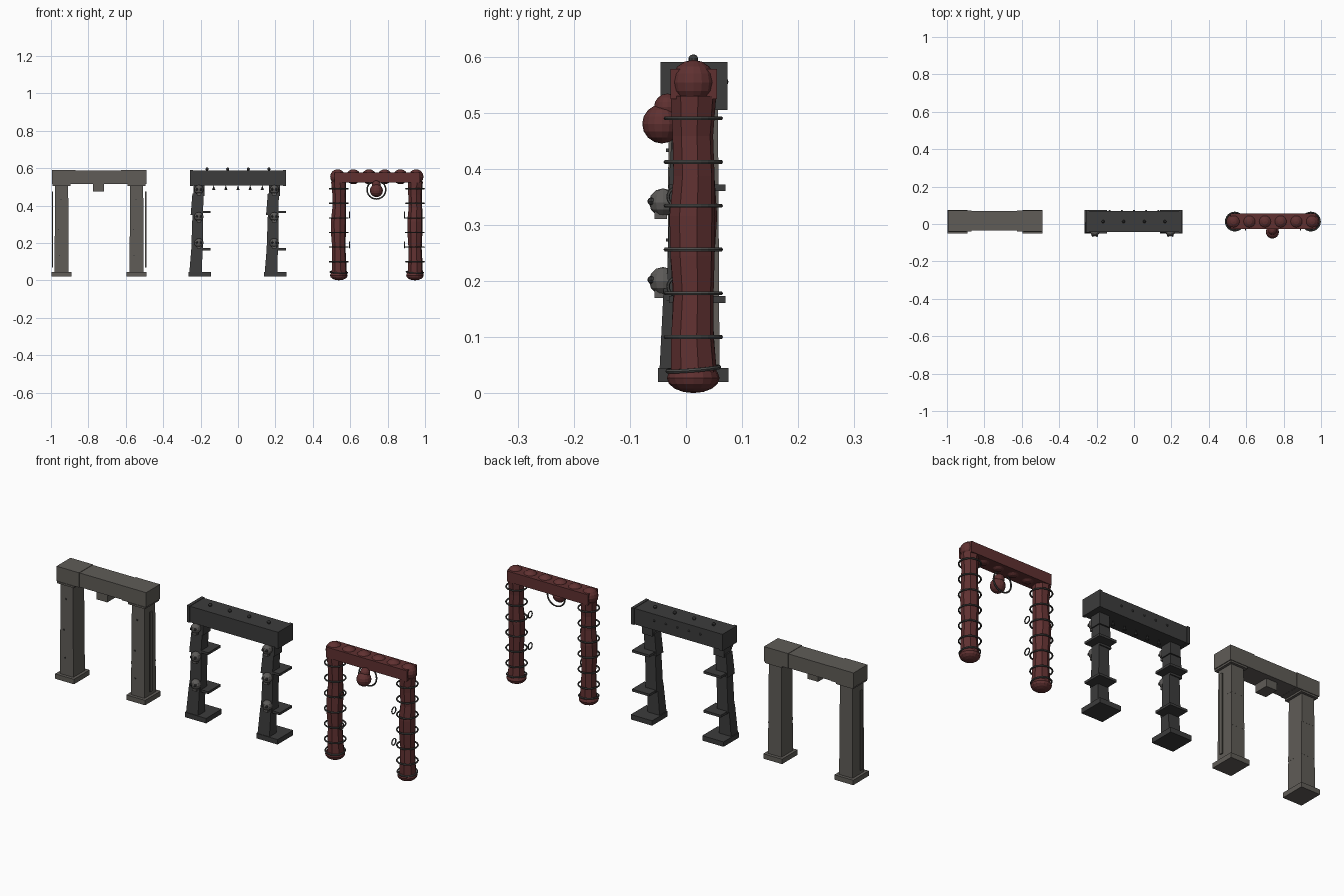
import bpy, bmesh, math, random
from mathutils import Matrix, Vector

random.seed(4)
if "Cube" in bpy.data.objects:
    bpy.data.objects.remove(bpy.data.objects["Cube"])


def material(name, r, g, b):
    m = bpy.data.materials.new(name)
    m.use_nodes = True
    m.diffuse_color = (r, g, b, 1)
    node = next(n for n in m.node_tree.nodes if n.type == "BSDF_PRINCIPLED")
    node.inputs["Base Color"].default_value = (r, g, b, 1)
    return m


STONE = material("weathered stone", 0.115, 0.107, 0.095)
IRON = material("black iron", 0.045, 0.045, 0.045)
RED = material("dark red flesh", 0.115, 0.03, 0.03)
STEEL = material("dull steel", 0.07, 0.07, 0.067)
BONE = material("grey bone", 0.11, 0.105, 0.1)
MID_Y = 0.013


def finish(name, bm, mat):
    bmesh.ops.recalc_face_normals(bm, faces=bm.faces)
    mesh = bpy.data.meshes.new(name)
    bm.to_mesh(mesh)
    bm.free()
    mesh.materials.append(mat)
    ob = bpy.data.objects.new(name, mesh)
    bpy.context.collection.objects.link(ob)
    return ob


def box(name, x, y, z, mat, shift=(0, 0), taper=1.0):
    """Box from (min, max) ranges; the top can be shifted and tapered."""
    bm = bmesh.new()
    bmesh.ops.create_cube(bm, size=1)
    for v in bm.verts:
        top = v.co.z > 0
        k = taper if top else 1
        sx, sy = shift if top else (0, 0)
        v.co = Vector(((x[0] + x[1]) / 2 + v.co.x * k * (x[1] - x[0]) + sx,
                       (y[0] + y[1]) / 2 + v.co.y * k * (y[1] - y[0]) + sy,
                       z[1] if top else z[0]))
    return finish(name, bm, mat)


def ball(name, at, r, mat, squash=1.0, seg=16):
    bm = bmesh.new()
    bmesh.ops.create_uvsphere(bm, u_segments=seg, v_segments=seg // 2, radius=r)
    bmesh.ops.transform(bm, verts=bm.verts,
                        matrix=Matrix.Translation(at) @ Matrix.Diagonal((1, 1, squash, 1)))
    return finish(name, bm, mat)


def ring(name, at, r, thick, mat, rot=(0, 0, 0), stretch=1.0):
    bpy.ops.mesh.primitive_torus_add(location=at, rotation=rot, major_radius=r,
                                     minor_radius=thick, major_segments=24, minor_segments=6)
    ob = bpy.context.object
    ob.name = name
    ob.scale.x = stretch
    ob.data.materials.append(mat)
    return ob


def cone(name, at, r, height, mat):
    bm = bmesh.new()
    bmesh.ops.create_cone(bm, cap_ends=True, segments=8, radius1=r, radius2=0,
                          depth=height, matrix=Matrix.Translation(at))
    return finish(name, bm, mat)


# Stone gate: pillars of stacked blocks
for side, cx in ((-1, -0.943), (1, -0.542)):
    box("stone_foot", (cx - 0.053, cx + 0.053), (-0.05, 0.076), (0.02, 0.045), STONE)
    levels = (0.045, 0.2, 0.365, 0.506)
    for i in range(3):
        w = 0.038 - 0.001 * i
        box("stone_pillar_block", (cx - w, cx + w), (-0.034 + 0.001 * i, 0.06 - 0.001 * i),
            (levels[i], levels[i + 1]), STONE, taper=0.97)
    box("pillar_cap", (cx - 0.048, cx + 0.048), (-0.043, 0.069), (0.506, 0.515), STONE)
    ox = cx + side * 0.049
    box("side_strip", (ox - 0.003, ox + 0.003), (-0.004, 0.012), (0.07, 0.475), STONE)
    # Small pits in the pillar front
    for z in (0.13, 0.27, 0.43):
        px = cx + random.uniform(-0.02, 0.02)
        box("pillar_pit", (px - 0.003, px + 0.003), (-0.036, -0.03), (z, z + 0.006), IRON)

# Stone gate: lintel and keystone
box("lintel_left_block", (-0.995, -0.868), (-0.04, 0.072), (0.515, 0.59), STONE)
box("lintel_middle_block", (-0.868, -0.626), (-0.036, 0.07), (0.516, 0.588), STONE)
box("lintel_right_block", (-0.626, -0.49), (-0.04, 0.072), (0.515, 0.59), STONE)
box("keystone", (-0.776, -0.716), (-0.03, 0.045), (0.476, 0.53), STONE)

# Iron gate: leaning legs with shelves and skulls
for cx in (-0.205, 0.198):
    box("iron_foot", (cx - 0.06, cx + 0.06), (-0.05, 0.076), (0.02, 0.045), IRON)
    box("lower_leg", (cx - 0.055, cx + 0.012), (-0.047, 0.008), (0.045, 0.19), IRON,
        shift=(0.008, 0.004), taper=0.88)
    box("middle_leg", (cx - 0.045, cx + 0.018), (-0.035, 0.018), (0.165, 0.37), IRON,
        shift=(0.004, 0.004), taper=0.9)
    box("upper_leg", (cx - 0.048, cx + 0.018), (-0.032, 0.025), (0.35, 0.465), IRON,
        shift=(0.006, 0.004), taper=0.9)
    box("leg_neck", (cx - 0.032, cx + 0.026), (-0.025, 0.033), (0.45, 0.51), IRON)
    for z in (0.167, 0.366):
        box("leg_shelf", (cx - 0.04, cx + 0.058), (-0.03, 0.07), (z - 0.006, z + 0.006), IRON)
    for z in (0.2, 0.34, 0.485):
        sx = cx - 0.004
        ball("skull", (sx, -0.041, z), 0.025, BONE, seg=12)
        box("skull_jaw", (sx - 0.011, sx + 0.011), (-0.056, -0.034), (z - 0.03, z - 0.015), BONE)
        for d in (-0.011, 0.011):
            ball("skull_eye", (sx + d, -0.062, z + 0.002), 0.007, IRON, seg=8)

# Iron gate: beam with studs and spikes
box("iron_beam", (-0.255, 0.255), (-0.042, 0.07), (0.507, 0.588), IRON)
for x in (-0.249, 0.249):
    box("beam_end_band", (x - 0.008, x + 0.008), (-0.045, 0.074), (0.505, 0.59), IRON)
for x in (-0.165, -0.055, 0.055, 0.165):
    ball("top_stud", (x, MID_Y, 0.595), 0.009, IRON, seg=10)
for i in range(5):
    x = -0.13 + 0.065 * i
    cone("under_spike", (x, MID_Y, 0.496), 0.009, 0.026, IRON)
    ball("back_stud", (x, 0.07, 0.555), 0.006, IRON, seg=8)


def organic_column(name, cx):
    """Eight-sided column with a slightly uneven outline."""
    bm = bmesh.new()
    loops = []
    for i in range(8):
        z = 0.03 + 0.5 * i / 7
        r = 0.039 + 0.003 * math.cos(i * 1.7)
        dx, dy = random.uniform(-0.003, 0.003), random.uniform(-0.002, 0.002)
        loops.append([bm.verts.new((cx + dx + r * math.cos(a * math.pi / 4 + 0.2),
                                    MID_Y + dy + r * math.sin(a * math.pi / 4 + 0.2), z))
                      for a in range(8)])
    for a, b in zip(loops, loops[1:]):
        for k in range(8):
            n = (k + 1) % 8
            bm.faces.new((a[k], a[n], b[n], b[k]))
    bm.faces.new(loops[0])
    bm.faces.new(loops[-1])
    return finish(name, bm, RED)


# Red gate: ringed columns on rounded feet
for inner, cx in ((1, 0.539), (-1, 0.946)):
    organic_column("red_column", cx)
    ball("red_foot", (cx, MID_Y, 0.027), 0.047, RED, squash=0.57)
    ring("foot_ring", (cx, MID_Y, 0.043), 0.046, 0.004, STEEL, rot=(0.08, 0.05, 0))
    for i in range(6):
        ring("column_ring", (cx, MID_Y, 0.1 + 0.078 * i), 0.049, 0.004, STEEL)
    for z in (0.19, 0.35):
        ring("hanging_link", (cx + inner * 0.056, -0.016, z), 0.016, 0.003, STEEL,
             rot=(0, math.pi / 2, 0))

# Red gate: swollen beam
box("red_beam", (0.515, 0.972), (-0.028, 0.055), (0.524, 0.578), RED)
for i in range(6):
    ball("beam_bulge", (0.533 + 0.0838 * i, MID_Y, 0.554), 0.04, RED)

# Red gate: hanging orb inside a hoop
ball("hanging_orb", (0.74, -0.043, 0.48), 0.035, RED)
ball("orb_neck", (0.74, -0.033, 0.51), 0.024, RED)
ring("orb_hoop", (0.74, -0.012, 0.485), 0.05, 0.004, STEEL, rot=(math.pi / 2, 0, 0))
